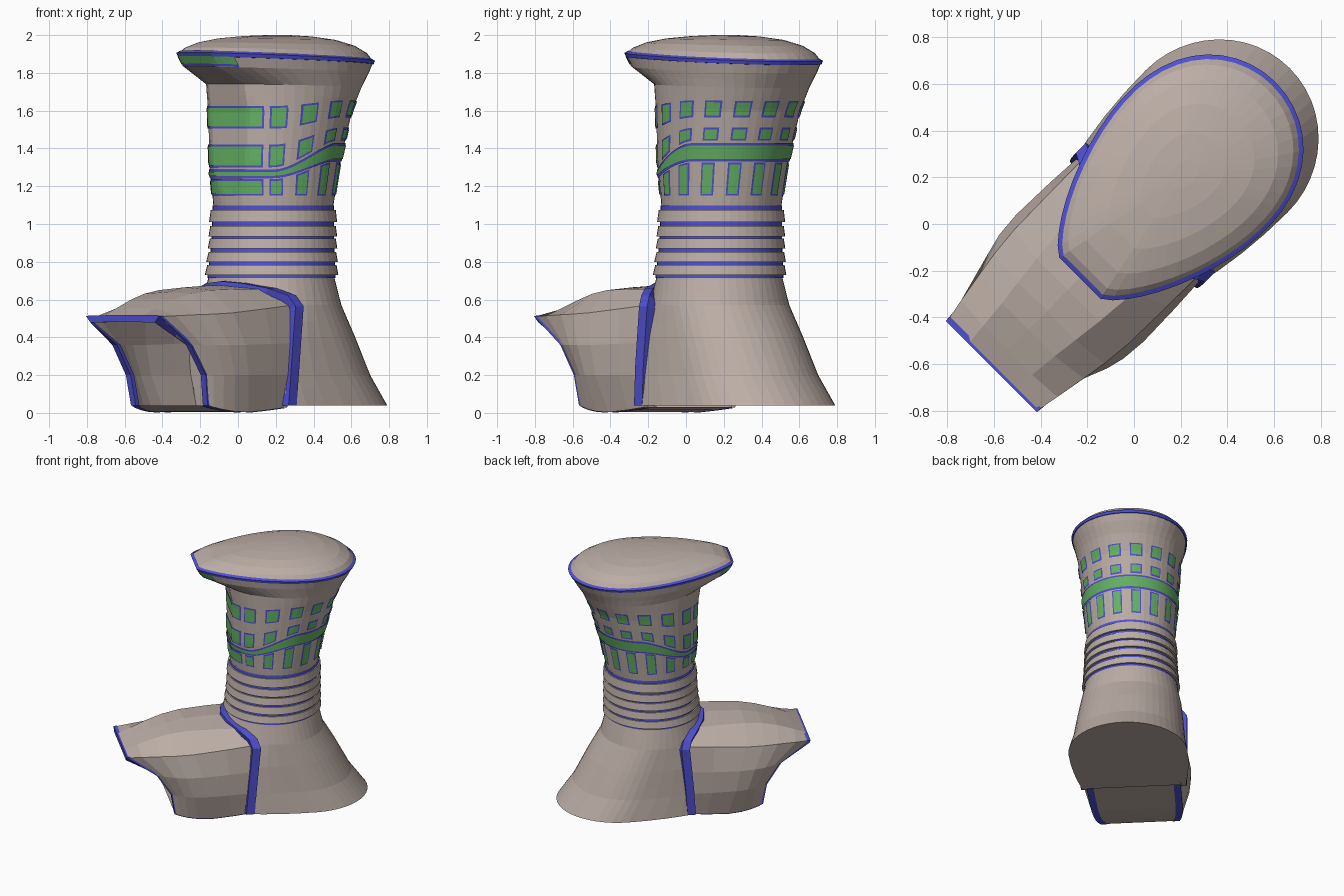
import bpy, bmesh
from math import sin, cos, radians, sqrt
from mathutils import Vector

if "Cube" in bpy.data.objects:
    bpy.data.objects.remove(bpy.data.objects["Cube"])


def material(name, rgb):
    m = bpy.data.materials.new(name)
    m.diffuse_color = (*rgb, 1)
    m.use_nodes = True
    m.node_tree.nodes["Principled BSDF"].inputs["Base Color"].default_value = m.diffuse_color
    return m


STONE = material("stone", (0.50, 0.42, 0.38))
BLUE = material("blue_trim", (0.08, 0.08, 0.65))
GREEN = material("green_glass", (0.13, 0.45, 0.13))


def world(p):
    # u runs along the diagonal towards the back, v across it
    u, v, z = p
    return ((u + v) / sqrt(2), (u - v) / sqrt(2), z)


def build(name, mat, grids, wrap=False, cap_bottom=False, cap_top=False, recalc=False):
    bm = bmesh.new()
    for rows in grids:
        vs = [[bm.verts.new(world(p)) for p in row] for row in rows]
        n = len(rows[0])
        for a, b in zip(vs, vs[1:]):
            for i in range(n if wrap else n - 1):
                j = (i + 1) % n
                bm.faces.new((b[i], b[j], a[j], a[i]))
        if cap_bottom:
            bm.faces.new(vs[0])
        if cap_top:
            bm.faces.new(vs[-1][::-1])
    bmesh.ops.remove_doubles(bm, verts=bm.verts, dist=1e-5)
    if recalc:
        bmesh.ops.recalc_face_normals(bm, faces=bm.faces)
    me = bpy.data.meshes.new(name)
    bm.to_mesh(me)
    bm.free()
    me.materials.append(mat)
    ob = bpy.data.objects.new(name, me)
    bpy.context.collection.objects.link(ob)
    return ob


# Tower sections: z, centre u, back radius, front radius, half width, egg factor, front limit
TABLE = [
    (0.04, .50, .443, 1.0, .43, 0, .00),
    (0.20, .41, .415, .90, .405, 0, -.01),
    (0.40, .33, .390, .70, .385, 0, -.03),
    (0.57, .265, .355, .40, .365, 0, -.08),
    (0.71, .25, .335, .335, .335, 0, -.10),
    (0.90, .26, .322, .322, .320, 0, -.10),
    (1.10, .265, .320, .320, .315, 0, -.06),
    (1.33, .285, .345, .37, .335, 0, -.06),
    (1.60, .325, .385, .42, .360, .02, -.06),
    (1.74, .34, .430, .46, .375, .08, -.09),
    (1.83, .28, .540, .60, .390, .18, -.28),
    (1.90, .265, .585, .64, .400, .22, -.32),
]


def pt(t, z, off=0.0):
    zc = min(max(z, 0.04), 1.8999)
    for lo, hi in zip(TABLE, TABLE[1:]):
        if zc < hi[0]:
            break
    f = (zc - lo[0]) / (hi[0] - lo[0])
    uc, ab, af, b, k, lim = [p + (q - p) * f for p, q in zip(lo[1:], hi[1:])]
    c, s = cos(radians(t)), sin(radians(t))
    u = max(uc + (ab if c > 0 else af) * c, lim)
    w = min(max((z - 1.6) / 0.3, 0), 1)
    return (u + off * c, b * s * (1 + k * c) + off * s, z - w * (.025 * c + .02))


SIDES = 48
ANGLES = [360 * i / SIDES for i in range(SIDES)]


def ring(z, off=0.0):
    return [pt(t, z, off) for t in ANGLES]


# Flared foot and upper tower
build("tower_base", STONE, [[ring(z) for z in (.04, .12, .2, .3, .4, .485, .57, .64, .71, .73)]],
      True, cap_bottom=True, cap_top=True, recalc=True)
build("tower_head", STONE, [[ring(z) for z in (1.095, 1.2, 1.33, 1.46, 1.6, 1.68, 1.74, 1.79, 1.83, 1.9)]],
      True, cap_bottom=True, cap_top=True, recalc=True)

# Ribbed neck: blue core with grey collars
build("neck_core", BLUE, [[ring(z, .004) for z in (.715, .9, 1.098)]], True)
collars = [(.73, .782), (.80, .852), (.87, .922), (.935, .99), (1.01, 1.075)]
build("neck_collars", STONE, [[ring(a, -.01), ring(a, .020), ring(b, .013), ring(b, -.01)]
                              for a, b in collars], True)

# Roof dome and its rim
TOP = Vector((.30, 0, 2.0))
dome = []
for s, f in ((1, 0), (.93, .32), (.8, .6), (.6, .82), (.35, .95), (.12, 1)):
    row = []
    for p in ring(1.9):
        row.append((TOP.x + (p[0] - TOP.x) * s, p[1] * s, p[2] + (TOP.z - p[2]) * f))
    dome.append(row)
build("roof_dome", STONE, [dome], True, cap_top=True)
build("roof_rim", BLUE, [[ring(1.882, -.01), ring(1.884, .006), ring(1.904, .008), ring(1.915, -.012)]], True)


# Windows as glass patches on blue frames
def rise(t):
    d = abs((t + 180) % 360 - 180)
    x = min(max((135 - d) / 60, 0), 1)
    return x * x * (3 - 2 * x)


def patch(t0, t1, zlo, zhi, off, n, grow=0.0):
    rows = []
    for j in range(5):
        row = []
        for i in range(n + 1):
            t = t0 - grow / .0065 + (t1 - t0 + 2 * grow / .0065) * i / n
            a, b = zlo(t) - grow, zhi(t) + grow
            row.append(pt(t, a + (b - a) * j / 4, off))
        rows.append(row)
    return rows


def band_mid(t):
    return 1.265 + .115 * rise(t)


def band_half(t):
    return .010 + .026 * rise(t)


ROWS = [
    (lambda t: 1.515 + .06 * rise(t), lambda t: 1.615 + .035 * rise(t), 5.5),
    (lambda t: band_mid(t) + band_half(t) + .035, lambda t: 1.41 + .09 * rise(t), 5.2),
    (lambda t: 1.16, lambda t: band_mid(t) - band_half(t) - .028, 4.6),
]
glass, frames = [], []
for zlo, zhi, half in ROWS:
    spans = [(s * (12 + 24 * k) - half, s * (12 + 24 * k) + half, 2) for k in range(6) for s in (-1, 1)]
    for a, b, n in spans + [(145, 215, 14)]:
        frames.append(patch(a, b, zlo, zhi, .004, n, .010))
        glass.append(patch(a, b, zlo, zhi, .007, n))

# Lookout strip below the rim at the front
frames.append(patch(142, 218, lambda t: 1.832, lambda t: 1.89, .004, 16))
glass.append(patch(142, 218, lambda t: 1.845, lambda t: 1.885, .008, 16))
build("window_frames", BLUE, frames)
build("window_glass", GREEN, glass)

# Rising band of glass around the tower
build("band_frame", BLUE, [patch(0, 360, lambda t: band_mid(t) - band_half(t) - .013,
                                 lambda t: band_mid(t) + band_half(t) + .013, .006, 90)])
build("band_glass", GREEN, [patch(0, 360, lambda t: band_mid(t) - band_half(t),
                                  lambda t: band_mid(t) + band_half(t), .010, 90)])


# Entrance tunnel: half sections from lip to tower, floor edge to roof centre
def refine(rows):
    out = []
    for i in range(len(rows) - 1):
        a, b = rows[max(i - 1, 0)], rows[i]
        c, d = rows[i + 1], rows[min(i + 2, len(rows) - 1)]
        out.append(b)
        out.append([(q + r) * .5625 - (p + s) * .0625 for p, q, r, s in zip(a, b, c, d)])
    return out + [rows[-1]]


STATIONS = [
    [(-.51, .283, .04), (-.537, .295, .2), (-.643, .29, .36), (-.86, .272, .51), (-.86, .14, .512), (-.86, 0, .512)],
    [(-.42, .31, .018), (-.45, .345, .2), (-.52, .355, .36), (-.62, .315, .52), (-.64, .16, .60), (-.64, 0, .605)],
    [(-.25, .33, .004), (-.30, .38, .2), (-.33, .385, .36), (-.38, .345, .53), (-.40, .19, .65), (-.40, 0, .665)],
    [(.03, .34, .03), (.03, .37, .2), (.05, .37, .37), (.05, .35, .57), (-.04, .22, .655), (-.09, 0, .675)],
]
halves = refine([[Vector(p) for p in st] for st in STATIONS])


def whole(half):
    return half + [Vector((p.x, -p.y, p.z)) for p in half[-2::-1]]


def inset(half, d, du=0.0):
    # pull walls inwards and the roof down
    return [Vector((p.x + du, max(p.y - d, 0) if i < 4 else p.y, p.z - (d if i > 2 else 0)))
            for i, p in enumerate(half)]


outer = [whole(h) for h in halves]
inner = [whole(inset(h, .028)) for h in halves]
build("tunnel_shell", STONE, [outer[::-1] + inner], recalc=True)
build("tunnel_floor", STONE, [[[h[0], Vector((h[0].x, -h[0].y, h[0].z))] for h in halves]])
lip = halves[0]
build("tunnel_lip", BLUE, [[whole(inset(lip, d, du)) for d, du in
                            ((-.004, .022), (-.004, -.004), (.032, -.004), (.032, .022))]], recalc=True)
build("tunnel_floor_edges", BLUE, [[[Vector((h[0].x, s * (h[0].y - e), h[0].z - .003)) for e in (0, .05)]
                                    for h in halves] for s in (-1, 1)])

# Blue arch where the tunnel meets the tower
PATH = [(.025, .372, .04), (.04, .378, .25), (.07, .38, .56), (.05, .345, .615),
        (-.01, .26, .65), (-.075, .13, .675), (-.10, 0, .685)]
path = whole([Vector(p) for p in PATH])
sweep = []
for p in path:
    n = Vector((0, p.y, max(p.z - .5, 0) * 2.5)).normalized()
    side = Vector((.038, 0, 0))
    sweep.append([p - side - n * .05, p - side * .8 + n * .012, p + side * .8 + n * .012, p + side - n * .05])
build("tunnel_arch", BLUE, [sweep], True, cap_bottom=True, cap_top=True, recalc=True)
